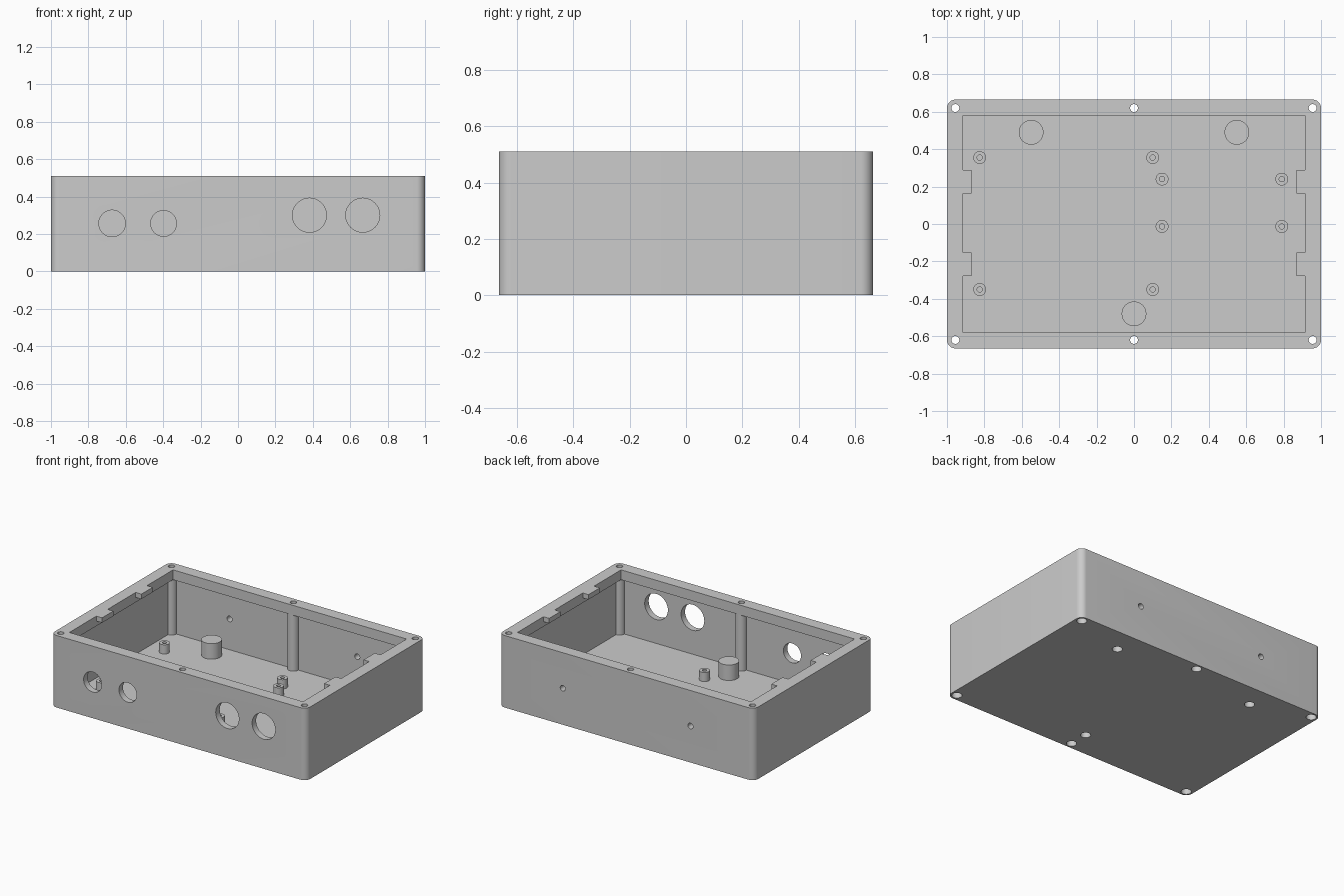
import bpy, bmesh
from mathutils import Matrix, Vector

if "Cube" in bpy.data.objects:
    bpy.data.objects.remove(bpy.data.objects["Cube"])

# Main dimensions
HX, HY, H = 1.0, 0.665, 0.51        # outer half sizes and height
WALL, LIP, FLOOR = 0.045, 0.04, 0.04
LIP_Z = 0.44                        # underside of the rim
IX, IY = HX - WALL, HY - WALL       # inner wall faces, also screw lines

grey = bpy.data.materials.new("plain grey")
grey.use_nodes = True
colour = (0.6, 0.6, 0.6, 1)
grey.diffuse_color = colour
grey.node_tree.nodes["Principled BSDF"].inputs["Base Color"].default_value = colour


def add_box(bm, x0, x1, y0, y1, z0, z1):
    size = Matrix.Diagonal((x1 - x0, y1 - y0, z1 - z0, 1))
    mid = Vector((x0 + x1, y0 + y1, z0 + z1)) / 2
    return bmesh.ops.create_cube(bm, size=1, matrix=Matrix.Translation(mid) @ size)


def add_rod(bm, start, end, radius):
    a, b = Vector(start), Vector(end)
    turn = (b - a).to_track_quat('Z', 'Y').to_matrix().to_4x4()
    bmesh.ops.create_cone(bm, cap_ends=True, segments=48, radius1=radius, radius2=radius,
                          depth=(b - a).length,
                          matrix=Matrix.Translation((a + b) / 2) @ turn)


def finish(name, bm):
    mesh = bpy.data.meshes.new(name)
    bm.to_mesh(mesh)
    bm.free()
    mesh.materials.append(grey)
    ob = bpy.data.objects.new(name, mesh)
    bpy.context.collection.objects.link(ob)
    return ob


def upright(name, points, z0, z1, radius):
    bm = bmesh.new()
    for x, y in points:
        add_rod(bm, (x, y, z0), (x, y, z1), radius)
    return finish(name, bm)


def combine(target, tool, operation):
    tool.hide_render = True
    mod = target.modifiers.new(tool.name, 'BOOLEAN')
    mod.operation, mod.solver, mod.object = operation, 'EXACT', tool
    bpy.context.view_layer.objects.active = target
    bpy.ops.object.modifier_apply(modifier=mod.name)
    bpy.data.objects.remove(tool)


# Outer block with rounded upright edges
bm = bmesh.new()
add_box(bm, -HX, HX, -HY, HY, 0, H)
edges = [e for e in bm.edges if abs(e.verts[0].co.z - e.verts[1].co.z) > 0.1]
bmesh.ops.bevel(bm, geom=edges, offset=WALL, segments=10, profile=0.5, affect='EDGES')
case = finish("enclosure_case", bm)

# Hollow interior and the narrower rim opening
bm = bmesh.new()
add_box(bm, -IX, IX, -IY, IY, FLOOR, LIP_Z)
combine(case, finish("cavity", bm), 'DIFFERENCE')
bm = bmesh.new()
add_box(bm, -IX + LIP, IX - LIP, -IY + LIP, IY - LIP, LIP_Z - 0.1, H + 0.1)
combine(case, finish("rim_opening", bm), 'DIFFERENCE')

# Retaining tabs on the inner sides of the rim
bm = bmesh.new()
for side in (-1, 1):
    for y in (0.225, -0.215):
        x0, x1 = sorted((side * 0.87, side * 0.93))
        add_box(bm, x0, x1, y - 0.063, y + 0.063, H - 0.035, H)
combine(case, finish("rim_tabs", bm), 'UNION')

# Screw columns, foot posts and board standoffs
screws = [(x, y) for x in (-IX, 0, IX) for y in (-IY, IY)]
posts = [(-0.55, 0.49), (0.55, 0.49), (0, -0.48)]
boards = [(x, y) for x in (-0.825, 0.1) for y in (0.355, -0.35)]
boards += [(x, y) for x in (0.15, 0.79) for y in (0.24, -0.013)]
combine(case, upright("screw_columns", screws, 0.02, LIP_Z + 0.03, 0.039), 'UNION')
combine(case, upright("foot_posts", posts, 0.02, 0.15, 0.066), 'UNION')
combine(case, upright("standoffs", boards, 0.02, 0.105, 0.034), 'UNION')

# Screw holes, recesses underneath and pilot holes
combine(case, upright("screw_holes", screws, -0.1, H + 0.1, 0.021), 'DIFFERENCE')
combine(case, upright("recesses", screws + posts, -0.1, 0.1, 0.033), 'DIFFERENCE')
combine(case, upright("pilot_holes", boards, FLOOR, 0.2, 0.014), 'DIFFERENCE')

# Round ports in the front wall, small holes in the back wall
bm = bmesh.new()
for x, z, r in ((-0.673, 0.256, 0.071), (-0.398, 0.256, 0.069),
                (0.382, 0.3, 0.091), (0.667, 0.3, 0.091)):
    add_rod(bm, (x, -HY - 0.1, z), (x, -IY + 0.02, z), r)
for x in (-0.5, 0.5):
    add_rod(bm, (x, IY - 0.02, 0.258), (x, HY + 0.1, 0.258), 0.02)
combine(case, finish("wall_holes", bm), 'DIFFERENCE')

# Smooth the round surfaces and keep the edges sharp
bpy.ops.object.select_all(action='DESELECT')
case.select_set(True)
bpy.context.view_layer.objects.active = case
bpy.ops.object.shade_smooth_by_angle(angle=0.5)
